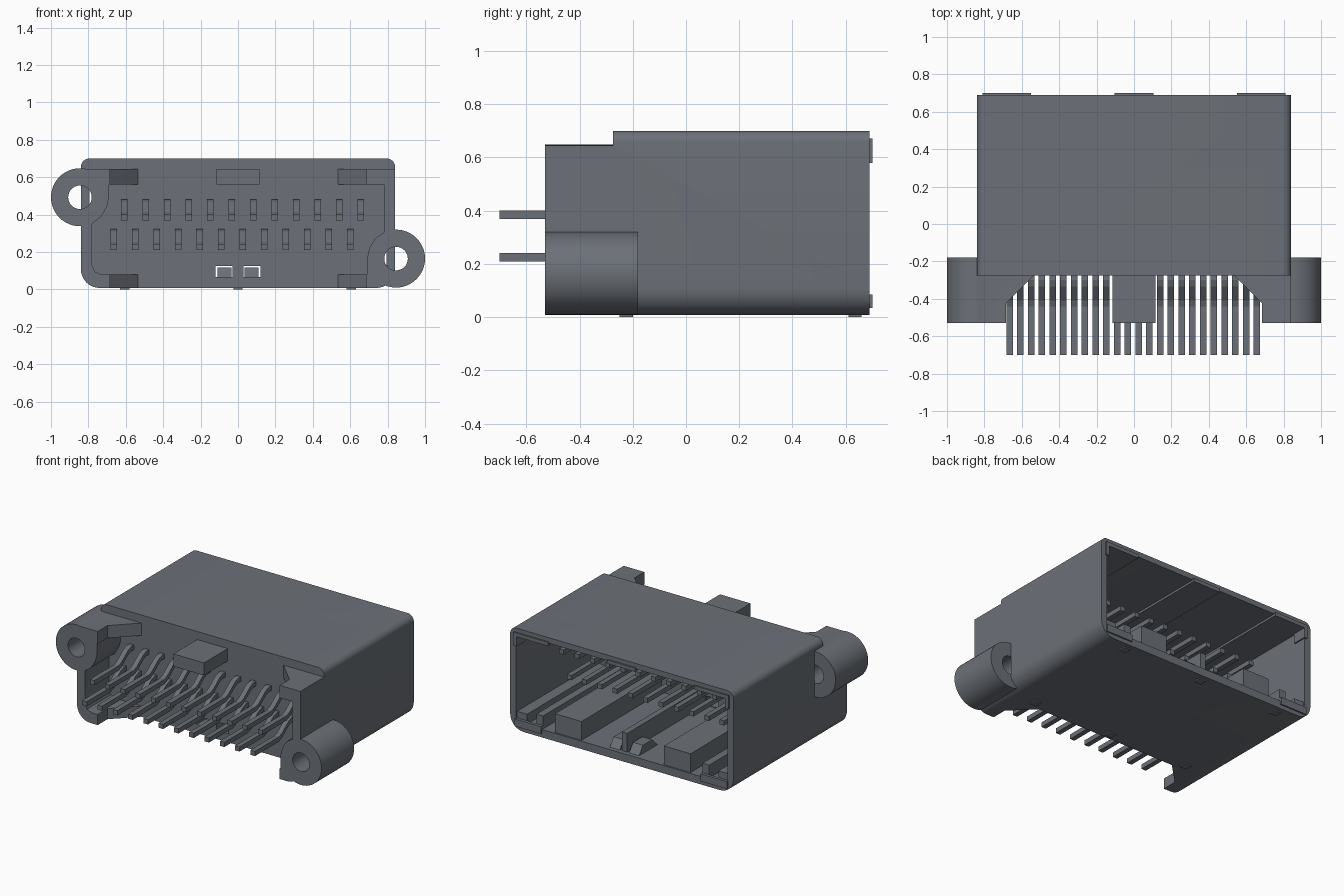
import bpy, bmesh, math

if "Cube" in bpy.data.objects:
    bpy.data.objects.remove(bpy.data.objects["Cube"])

grey = bpy.data.materials.new("slate grey")
grey.diffuse_color = (0.15, 0.165, 0.188, 1)
grey.use_nodes = True
grey.node_tree.nodes["Principled BSDF"].inputs["Base Color"].default_value = grey.diffuse_color


def prism(name, pts, a, b, axis="y"):
    """Extrude a 2D outline from a to b: xz outline along y, xy along z, yz along x."""
    place = {"y": lambda p, t: (p[0], t, p[1]),
             "z": lambda p, t: (p[0], p[1], t),
             "x": lambda p, t: (t, p[0], p[1])}[axis]
    bm = bmesh.new()
    lo = [bm.verts.new(place(p, a)) for p in pts]
    hi = [bm.verts.new(place(p, b)) for p in pts]
    bm.faces.new(lo)
    bm.faces.new(hi[::-1])
    for i in range(len(pts)):
        j = (i + 1) % len(pts)
        bm.faces.new((lo[i], hi[i], hi[j], lo[j]))
    bmesh.ops.recalc_face_normals(bm, faces=bm.faces)
    me = bpy.data.meshes.new(name)
    bm.to_mesh(me)
    bm.free()
    me.materials.append(grey)
    ob = bpy.data.objects.new(name, me)
    bpy.context.collection.objects.link(ob)
    return ob


def box(name, x0, x1, y0, y1, z0, z1):
    return prism(name, [(x0, z0), (x1, z0), (x1, z1), (x0, z1)], y0, y1)


def circle(cx, cz, r, n=48):
    return [(cx + r * math.cos(2 * math.pi * i / n), cz + r * math.sin(2 * math.pi * i / n))
            for i in range(n)]


def rounded(x, z0, z1, rb, rt):
    """Rectangle outline with separate bottom and top corner radii."""
    pts = []
    for cx, cz, r, start in ((x - rb, z0 + rb, rb, -90), (x - rt, z1 - rt, rt, 0),
                             (-x + rt, z1 - rt, rt, 90), (-x + rb, z0 + rb, rb, 180)):
        for i in range(9):
            a = math.radians(start + i * 90 / 8)
            pts.append((cx + r * math.cos(a), cz + r * math.sin(a)))
    return pts


def combine(ob, tool, op):
    m = ob.modifiers.new(op, "BOOLEAN")
    m.operation, m.solver, m.object = op, "EXACT", tool
    dg = bpy.context.evaluated_depsgraph_get()
    me = bpy.data.meshes.new_from_object(ob.evaluated_get(dg))
    ob.modifiers.clear()
    ob.data = me
    bpy.data.objects.remove(tool)


def cut(ob, tool):
    combine(ob, tool, "DIFFERENCE")


# housing shell with a lowered front collar
housing = prism("housing", rounded(0.84, 0.008, 0.70, 0.10, 0.045), -0.53, 0.69)
cut(housing, box("step_cutter", -1, 1, -0.7, -0.275, 0.645, 0.9))

# diagonal pair of screw bosses
bosses = [(-0.845, 0.493), (0.845, 0.165)]
for cx, cz in bosses:
    combine(housing, prism("boss", circle(cx, cz, 0.155), -0.53, -0.18), "UNION")
for cx, cz in bosses:
    cut(housing, prism("hole_cutter", circle(cx, cz, 0.063, 32), -0.7, -0.18))

# front cavity around the solder tails
cavity = [(-0.73, 0.08), (0.69, 0.08), (0.69, 0.165), (0.702, 0.22), (0.735, 0.275),
          (0.78, 0.305), (0.78, 0.56), (-0.69, 0.56), (-0.69, 0.49), (-0.702, 0.44),
          (-0.735, 0.385), (-0.78, 0.353), (-0.78, 0.13), (-0.765, 0.095)]
cut(housing, prism("cavity_cutter", cavity, -0.7, -0.275))

# tapered notch through the collar roof and floor
notch = [(-0.685, -0.7), (0.685, -0.7), (0.685, -0.425), (0.535, -0.275),
         (-0.535, -0.275), (-0.685, -0.425)]
cut(housing, prism("notch_cutter", notch, -0.1, 1, "z"))

# rear mating pocket and the two latch windows in the bulkhead
cut(housing, prism("pocket_cutter", rounded(0.795, 0.062, 0.662, 0.03, 0.02), -0.18, 0.9))
for s in (-1, 1):
    a, b = sorted((s * 0.03, s * 0.12))
    cut(housing, box("window_cutter", a, b, -0.4, 0, 0.066, 0.125))

# front centre tab
box("centre_tab", -0.115, 0.115, -0.53, -0.27, 0.56, 0.645)

# ceiling ribs that end slightly proud of the rear rim
for x0, x1 in ((-0.81, -0.55), (-0.105, 0.105), (0.55, 0.81)):
    box("ceiling_rib", x0, x1, -0.19, 0.70, 0.647, 0.672)

# mirrored floor features, corner posts and rim pads
for s in (-1, 1):
    def side(name, x0, x1, *rest):
        a, b = sorted((s * x0, s * x1))
        return box(name, a, b, *rest)
    side("key_block", 0.31, 0.51, -0.19, 0.68, 0.05, 0.19)
    side("floor_rail", 0.60, 0.65, -0.19, 0.68, 0.05, 0.15)
    side("side_rail", 0.72, 0.80, -0.19, 0.68, 0.05, 0.13)
    side("corner_post", 0.785, 0.81, 0.60, 0.70, 0.58, 0.66)
    side("rim_pad", 0.60, 0.80, 0.68, 0.70, 0.035, 0.085)
    a, b = sorted((s * 0.035, s * 0.11))
    prism("latch_ramp", [(0.45, 0.05), (0.67, 0.05), (0.62, 0.118), (0.52, 0.118)], a, b, "x")
box("centre_rib", -0.02, 0.02, -0.19, 0.66, 0.05, 0.19)

# feet under the floor
for x in (-0.605, 0, 0.605):
    for y in (-0.225, 0.635):
        box("foot", x - 0.025, x + 0.025, y - 0.025, y + 0.025, 0, 0.02)

# two staggered rows of bent contact pins
path = [(-0.70, 0), (-0.44, 0), (-0.41, 0.012), (-0.335, 0.068), (-0.30, 0.08), (0.40, 0.08)]
t = 0.016
for first, z in ((-0.608, 0.385), (-0.665, 0.226)):
    outline = [(y, z + h - t) for y, h in path] + [(y, z + h + t) for y, h in path[::-1]]
    for i in range(12):
        x = first + i * 0.115
        prism("contact_pin", outline, x - 0.017, x + 0.017, "x")

# smooth the round walls, keep the edges crisp
bpy.ops.object.select_all(action="DESELECT")
housing.select_set(True)
bpy.context.view_layer.objects.active = housing
bpy.ops.object.shade_smooth_by_angle(angle=math.radians(30))
